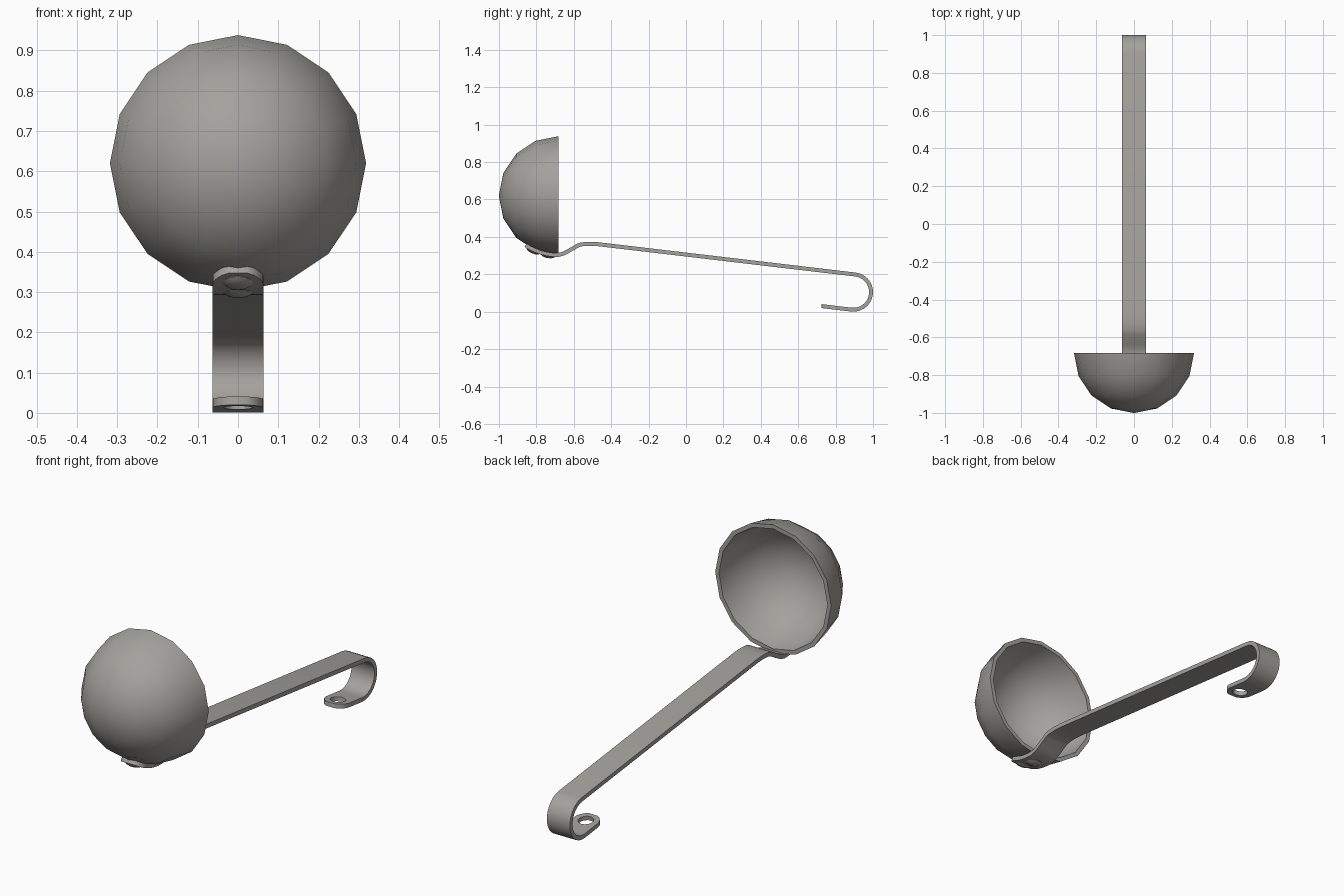
import bpy, bmesh
from math import sin, cos, pi, radians
from mathutils import Vector, Matrix

cube = bpy.data.objects.get("Cube")
if cube:
    bpy.data.objects.remove(cube, do_unlink=True)

steel = bpy.data.materials.new("warm grey steel")
steel.use_nodes = True
COLOUR = (0.37, 0.36, 0.335, 1)
steel.diffuse_color = COLOUR
steel.node_tree.nodes["Principled BSDF"].inputs["Base Color"].default_value = COLOUR

BOWL_C = Vector((0, -0.683, 0.62))
BOWL_R = 0.318
HALF_W = 0.063
HALF_T = 0.0105
SLOPE = radians(6.75)


def finish(bm, name, angle=35):
    bmesh.ops.recalc_face_normals(bm, faces=bm.faces)
    mesh = bpy.data.meshes.new(name)
    bm.to_mesh(mesh)
    bm.free()
    obj = bpy.data.objects.new(name, mesh)
    bpy.context.collection.objects.link(obj)
    mesh.materials.append(steel)
    bpy.ops.object.select_all(action="DESELECT")
    obj.select_set(True)
    bpy.context.view_layer.objects.active = obj
    bpy.ops.object.shade_smooth_by_angle(angle=radians(angle))
    return obj


def lathe(profile, steps, name, matrix):
    """Spin (radius, height) points around local z, then place the result."""
    bm = bmesh.new()
    verts = [bm.verts.new((r, 0, h)) for r, h in profile]
    edges = [bm.edges.new(pair) for pair in zip(verts, verts[1:])]
    bmesh.ops.spin(bm, geom=verts + edges, cent=(0, 0, 0), axis=(0, 0, 1),
                   angle=2 * pi, steps=steps, use_duplicate=False)
    bmesh.ops.remove_doubles(bm, verts=bm.verts, dist=0.0002)
    bmesh.ops.transform(bm, matrix=matrix, verts=bm.verts)
    return finish(bm, name)


# Bowl: thick half sphere opening to the back
outer = [(BOWL_R * sin(i * pi / 8), BOWL_R * cos(i * pi / 8)) for i in range(5)]
inner = [(r * 0.935, h * 0.935) for r, h in reversed(outer)]
lathe(outer + inner, 16, "bowl",
      Matrix.Translation(BOWL_C) @ Matrix.Rotation(pi / 2, 4, "X"))


# Handle centre line as (y, z, half width), with rounded tips
def round_tip():
    angles = [radians(a) for a in (22, 40, 60, 78, 90)]
    return [(HALF_W * (1 - cos(a)), HALF_W * sin(a)) for a in angles]


def under_bowl(a):
    return BOWL_C.y - 0.317 * sin(a), BOWL_C.z - 0.317 * cos(a)


path = [(*under_bowl(0.6 - s / 0.317), w) for s, w in round_tip()]
path += [(*under_bowl(a), HALF_W) for a in (0.3, 0.2, 0.1, 0)]
path += [(y, z, HALF_W) for y, z in ((-0.655, 0.311), (-0.63, 0.324), (-0.58, 0.353),
                                     (-0.56, 0.36), (-0.52, 0.363), (-0.47, 0.361))]
HOOK_Y, HOOK_Z, HOOK_R = 0.895, 0.105, 0.0945
for i in range(15):
    a = pi / 2 - SLOPE - pi * i / 14
    path.append((HOOK_Y + HOOK_R * cos(a), HOOK_Z + HOOK_R * sin(a), HALF_W))
end_y, end_z, _ = path[-1]
LENGTH = 0.165
for s, w in reversed(round_tip()):
    d = LENGTH - s
    path.append((end_y - d * cos(SLOPE), end_z + d * sin(SLOPE), w))

# Sweep the flat strip section along the centre line
bm = bmesh.new()
rings = []
for i, (y, z, w) in enumerate(path):
    before, after = path[max(i - 1, 0)], path[min(i + 1, len(path) - 1)]
    tangent = Vector((0, after[0] - before[0], after[1] - before[1])).normalized()
    normal = Vector((1, 0, 0)).cross(tangent) * HALF_T
    rings.append([bm.verts.new(Vector((sx * w, y, z)) + sn * normal)
                  for sx, sn in ((-1, -1), (1, -1), (1, 1), (-1, 1))])
for a, b in zip(rings, rings[1:]):
    for k in range(4):
        bm.faces.new((a[k], a[(k + 1) % 4], b[(k + 1) % 4], b[k]))
bm.faces.new(rings[0])
bm.faces.new(rings[-1])
handle = finish(bm, "handle")

# Hanging hole through the hook tip
d = LENGTH - HALF_W
bm = bmesh.new()
bmesh.ops.create_cone(
    bm, cap_ends=True, segments=16, radius1=0.036, radius2=0.036, depth=0.08,
    matrix=Matrix.Translation((0, end_y - d * cos(SLOPE), end_z + d * sin(SLOPE)))
    @ Matrix.Rotation(-SLOPE, 4, "X"))
cutter = finish(bm, "hole_cutter")
cutter.hide_render = True
cut = handle.modifiers.new("hanging hole", "BOOLEAN")
cut.operation = "DIFFERENCE"
cut.solver = "EXACT"
cut.object = cutter
bpy.context.view_layer.objects.active = handle
bpy.ops.object.modifier_apply(modifier=cut.name)
bpy.data.objects.remove(cutter, do_unlink=True)
bpy.ops.object.select_all(action="DESELECT")
handle.select_set(True)
bpy.ops.object.shade_smooth_by_angle(angle=radians(35))

# Domed rivets holding the handle to the bowl
dome = [(0.038, -0.012), (0.038, 0.003), (0.029, 0.009), (0.016, 0.013), (0, 0.014)]
for name, a in (("front_rivet", 0.43), ("back_rivet", 0.17)):
    y, z = under_bowl(a)
    out = Vector((0, -sin(a), -cos(a)))
    place = Matrix.Translation(Vector((0, y, z)) + out * 0.007)
    lathe(dome, 12, name, place @ out.to_track_quat("Z", "Y").to_matrix().to_4x4())
